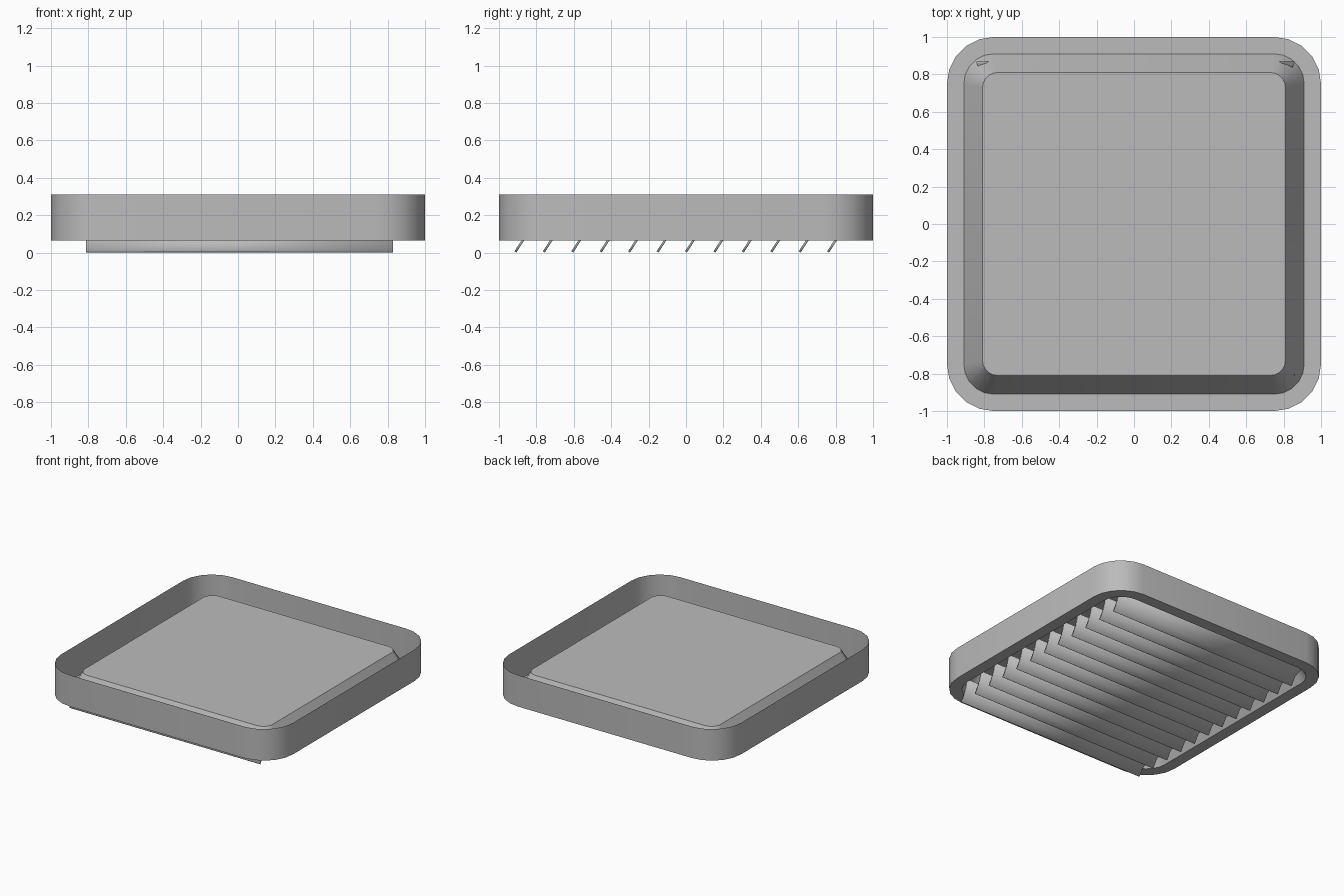
import bpy, bmesh, math

old = bpy.data.objects.get("Cube")
if old:
    bpy.data.objects.remove(old, do_unlink=True)

# Single painted-metal colour
grey = bpy.data.materials.new("satin_grey")
grey.use_nodes = True
color = (0.5, 0.5, 0.5, 1)
grey.diffuse_color = color
grey.node_tree.nodes["Principled BSDF"].inputs["Base Color"].default_value = color


def make_object(name, bm):
    mesh = bpy.data.meshes.new(name)
    bm.to_mesh(mesh)
    bm.free()
    mesh.materials.append(grey)
    obj = bpy.data.objects.new(name, mesh)
    bpy.context.collection.objects.link(obj)
    return obj


def rounded_square(bm, half, radius, z, steps=5):
    """Ring of vertices around a square with rounded corners."""
    ring = []
    for corner in range(4):
        mid = math.radians(45 + 90 * corner)
        cx = math.copysign(half - radius, math.cos(mid))
        cy = math.copysign(half - radius, math.sin(mid))
        for i in range(steps + 1):
            a = math.radians(90 * (corner + i / steps))
            ring.append(bm.verts.new((cx + radius * math.cos(a),
                                      cy + radius * math.sin(a), z)))
    return ring


# Tray: thin outer wall, bottom flange, sloped step and raised panel
bm = bmesh.new()
rings = [rounded_square(bm, *r) for r in (
    (1.0, 0.25, 0.31), (1.0, 0.25, 0.065), (0.91, 0.16, 0.065), (0.81, 0.08, 0.24))]
for outer, inner in zip(rings, rings[1:]):
    n = len(outer)
    for i in range(n):
        j = (i + 1) % n
        bm.faces.new((outer[j], outer[i], inner[i], inner[j])).smooth = True
bm.faces.new(rings[-1])
bmesh.ops.recalc_face_normals(bm, faces=bm.faces)
for ring in (rings[1], rings[2], rings[3]):
    members = set(ring)
    for e in bm.edges:
        if set(e.verts) <= members:
            e.smooth = False
make_object("tray_shell", bm)

# Louvre slats: one curved blade, repeated from front to back
bm = bmesh.new()
profile = [(0.0, 0.004, 0.82), (0.04, 0.066, 0.82), (0.105, 0.132, 0.85)]
rows = [[bm.verts.new((0.008 + s * w, -0.912 + y, z)) for s in (-1, 1)]
        for y, z, w in profile]
for a, b in zip(rows, rows[1:]):
    bm.faces.new((a[0], a[1], b[1], b[0])).smooth = True
slats = make_object("louvre_slats", bm)
solid = slats.modifiers.new("thickness", 'SOLIDIFY')
solid.thickness = 0.012
solid.offset = 0
array = slats.modifiers.new("repeat", 'ARRAY')
array.count = 12
array.use_relative_offset = False
array.use_constant_offset = True
array.constant_offset_displace = (0, 0.152, 0)

bpy.context.view_layer.objects.active = slats
slats.select_set(True)
bpy.ops.object.shade_smooth_by_angle(angle=math.radians(35))
